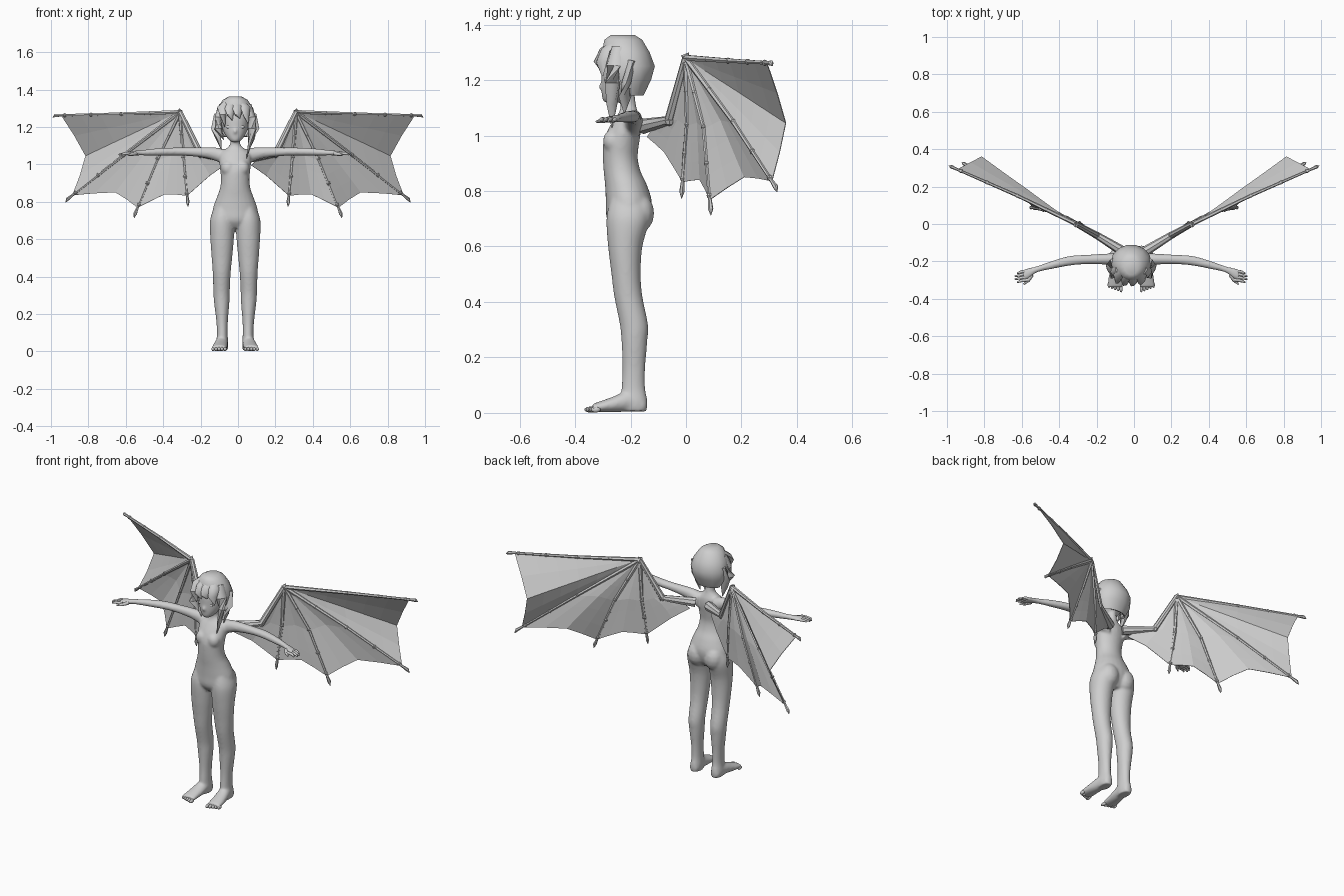
import bpy, bmesh, math
from mathutils import Vector, Matrix

cube = bpy.data.objects.get("Cube")
if cube:
    bpy.data.objects.remove(cube)

grey = bpy.data.materials.new("plain grey")
grey.use_nodes = True
grey.diffuse_color = (0.62, 0.62, 0.62, 1)
grey.node_tree.nodes["Principled BSDF"].inputs["Base Color"].default_value = grey.diffuse_color

SHIFT = -0.015  # the figure stands slightly off the wing centre
SIDES = (1, -1)


def finish(bm, name, offset=0.0, mods=(), smooth=None):
    """Turn a bmesh into an object, apply its modifiers and set its shading."""
    bmesh.ops.recalc_face_normals(bm, faces=bm.faces)
    mesh = bpy.data.meshes.new(name)
    bm.to_mesh(mesh)
    bm.free()
    mesh.materials.append(grey)
    obj = bpy.data.objects.new(name, mesh)
    bpy.context.collection.objects.link(obj)
    obj.location.x = offset
    bpy.ops.object.select_all(action='DESELECT')
    obj.select_set(True)
    bpy.context.view_layer.objects.active = obj
    for kind, settings in mods:
        mod = obj.modifiers.new(kind.title(), kind)
        for key, value in settings.items():
            setattr(mod, key, value)
        bpy.ops.object.modifier_apply(modifier=mod.name)
    if smooth:
        bpy.ops.object.shade_smooth_by_angle(angle=math.radians(smooth))
    return obj


def skin(bm, rings, caps=True):
    """Bridge a list of vertex rings with quads."""
    rings = [[bm.verts.new(p) for p in ring] for ring in rings]
    n = len(rings[0])
    for a, b in zip(rings, rings[1:]):
        for i in range(n):
            j = (i + 1) % n
            bm.faces.new((a[i], a[j], b[j], b[i]))
    if caps:
        bm.faces.new(rings[0])
        bm.faces.new(rings[-1])


def curved(rows, steps=5):
    """Add in-between sections along a smooth curve through the rows."""
    rows = [Vector(r) for r in rows]
    out = []
    for i in range(len(rows) - 1):
        p, a, b, q = rows[max(i - 1, 0)], rows[i], rows[i + 1], rows[min(i + 2, len(rows) - 1)]
        for k in range(steps):
            t = k / steps
            out.append(a + ((b - p) * t + (p * 2 - a * 5 + b * 4 - q) * t ** 2
                            + (a * 3 - p - b * 3 + q) * t ** 3) / 2)
    return out + [rows[-1]]


def loft(bm, rows, axis, s=1, n=24, caps=True):
    """Elliptical sections (x, y, z, radius, radius) square to one axis."""
    u, v = {'X': ((0, 1, 0), (0, 0, 1)), 'Y': ((1, 0, 0), (0, 0, 1)),
            'Z': ((1, 0, 0), (0, 1, 0))}[axis]
    u, v = Vector(u), Vector(v)
    turns = [math.tau * i / n for i in range(n)]
    skin(bm, [[Vector((s * x, y, z)) + u * a * math.cos(t) + v * b * math.sin(t)
               for t in turns] for x, y, z, a, b in rows], caps)


def tube(bm, points, radii, s=1, n=6, flat=1.0):
    """Tapered tube along a path; flat squeezes the section."""
    pts = [Vector((s * p[0], p[1], p[2])) for p in points]
    rings = []
    for i, p in enumerate(pts):
        d = pts[min(i + 1, len(pts) - 1)] - pts[max(i - 1, 0)]
        q = d.to_track_quat('Z', 'Y')
        rings.append([p + q @ Vector((radii[i] * math.cos(math.tau * k / n),
                                      flat * radii[i] * math.sin(math.tau * k / n), 0))
                      for k in range(n)])
    skin(bm, rings)


def blob(bm, centre, size, s=1, n=16):
    at = Matrix.Translation((s * centre[0], centre[1], centre[2]))
    bmesh.ops.create_uvsphere(bm, u_segments=n, v_segments=n // 2, radius=1,
                              matrix=at @ Matrix.Diagonal((*size, 1)))


# Body: torso, neck and head, fused with the limbs
bm = bmesh.new()
loft(bm, curved([(0, -.21, .66, .06, .05), (0, -.21, .7, .118, .076), (0, -.206, .76, .12, .083),
                 (0, -.216, .82, .1, .076), (0, -.23, .87, .082, .067), (0, -.237, .92, .076, .063),
                 (0, -.234, .97, .081, .065), (0, -.222, 1.02, .085, .06), (0, -.211, 1.06, .078, .047),
                 (0, -.207, 1.085, .048, .034), (0, -.208, 1.11, .027, .028), (0, -.215, 1.17, .026, .028)]),
     'Z')
loft(bm, curved([(0, -.274, 1.118, .018, .02), (0, -.26, 1.133, .037, .042), (0, -.243, 1.165, .058, .062),
                 (0, -.225, 1.2, .071, .08), (0, -.22, 1.25, .077, .083), (0, -.22, 1.3, .064, .068),
                 (0, -.22, 1.33, .035, .04)]), 'Z')
for s in SIDES:
    # legs
    loft(bm, curved([(.066, -.207, .77, .045, .065), (.069, -.209, .7, .066, .078), (.07, -.219, .6, .063, .062),
                     (.071, -.216, .5, .055, .053), (.072, -.208, .42, .048, .051), (.073, -.188, .32, .044, .051),
                     (.072, -.186, .26, .041, .047), (.07, -.188, .16, .031, .041), (.069, -.19, .09, .029, .043),
                     (.07, -.187, .04, .033, .049), (.07, -.187, .006, .03, .046)]), 'Z', s)
    # feet
    loft(bm, curved([(.07, -.145, .024, .025, .02), (.072, -.2, .042, .033, .038),
                     (.08, -.27, .029, .039, .027), (.086, -.338, .017, .042, .015)]), 'Y', s)
    # arms and palms
    loft(bm, curved([(.05, -.192, 1.035, .042, .045), (.1, -.188, 1.053, .032, .037), (.16, -.188, 1.063, .028, .029),
                     (.25, -.19, 1.067, .025, .023), (.33, -.197, 1.068, .026, .022), (.42, -.218, 1.066, .022, .02),
                     (.5, -.241, 1.062, .017, .015), (.54, -.259, 1.06, .026, .013),
                     (.577, -.274, 1.057, .033, .011)]), 'X', s)
    blob(bm, (.038, -.265, .98), (.038, .035, .042), s)
    blob(bm, (.055, -.168, .72), (.058, .054, .07), s)
blob(bm, (0, -.302, 1.176), (.009, .014, .016))
body = finish(bm, "body", SHIFT, [('REMESH', dict(mode='VOXEL', voxel_size=.006)),
                                  ('SMOOTH', dict(factor=.5, iterations=12))])
body.data.shade_smooth()

# Eyes and lips as thin raised shapes
bm = bmesh.new()
for s in SIDES:
    blob(bm, (.032, -.289, 1.2), (.017, .006, .01), s)
blob(bm, (0, -.293, 1.147), (.016, .006, .005))
finish(bm, "eyes_and_lips", SHIFT, smooth=60)

# Fingers and toes
bm = bmesh.new()
for s in SIDES:
    for k in range(4):
        reach = .61 + (.012 if k in (1, 2) else 0)
        y = -.25 - .016 * k
        tube(bm, [(.55, y, 1.058), (.59, y - .006, 1.058), (reach, y - .014, 1.052)],
             (.009, .008, .004), s, 8)
    tube(bm, [(.53, -.272, 1.058), (.55, -.302, 1.054), (.575, -.323, 1.05)], (.01, .009, .004), s, 8)
    for k in range(5):
        blob(bm, (.054 + .016 * k, -.345 + .005 * k, .012), (.009, .022 - .001 * k, .011), s, 10)
finish(bm, "fingers_and_toes", SHIFT, smooth=60)

# Hair cap, opened at the face and tapering in at the nape
bm = bmesh.new()
loft(bm, [(0, -.228, 1.362, .035, .045), (0, -.226, 1.345, .066, .07), (0, -.217, 1.3, .096, .088),
          (0, -.205, 1.25, .109, .095), (0, -.204, 1.2, .106, .08), (0, -.192, 1.145, .075, .04)],
     'Z', n=14, caps=False)
bmesh.ops.holes_fill(bm, edges=[e for e in bm.edges if all(v.co.z > 1.36 for v in e.verts)])
face_gap = [f for f in bm.faces
            if f.calc_center_median().y < -.225 and f.calc_center_median().z < 1.26]
bmesh.ops.delete(bm, geom=face_gap, context='FACES')
finish(bm, "hair_cap", SHIFT, [('SOLIDIFY', dict(thickness=.012))], 50)

# Hair locks: broad parted fringe and side strands
bm = bmesh.new()
for x, tip in ((-.07, 1.2), (-.03, 1.235), (.012, 1.245), (.055, 1.215)):
    back = 3 * x * x
    tube(bm, [(x * .5, -.255 + back, 1.345), (x, -.298 + back, 1.305), (x + .004, -.314 + back, 1.265),
              (x + .014, -.31 + back, tip)], (.02, .03, .026, .003), 1, 6, .5)
for s, drop in ((1, 1.03), (-1, 1.13)):
    tube(bm, [(.07, -.25, 1.32), (.088, -.262, 1.25), (.092, -.265, 1.19), (.08, -.267, (drop + 1.2) / 2),
              (.06, -.267, drop)], (.022, .032, .032, .02, .002), s, 6, .6)
    tube(bm, [(.09, -.2, 1.27), (.097, -.215, 1.19), (.09, -.22, 1.14), (.075, -.222, 1.08)],
         (.025, .032, .024, .002), s, 6, .6)
finish(bm, "hair_locks", SHIFT, smooth=50)

# Wing skeleton: arm bone and four long fingers from the wrist
wrist = Vector((.31, 0, 1.28))
arm = [wrist, Vector((.2, -.06, 1.055)), Vector((.045, -.155, 1.033))]
fingers = [[wrist, Vector(mid), Vector(tip)] for mid, tip in (
    ((.625, .152, 1.27), (.945, .292, 1.262)), ((.61, .17, 1.05), (.885, .31, .835)),
    ((.43, .065, 1.03), (.537, .086, .768)), ((.292, .005, 1.04), (.272, -.012, .832)))]
# Deepest point of the rim between neighbouring bones
hollows = [Vector(p) for p in ((.815, .36, 1.045), (.655, .21, .85), (.39, .05, .84), (.15, -.078, .94))]
inner = [wrist, (arm[0] + arm[1]) / 2, arm[1], (arm[1] + arm[2]) / 2, Vector((.07, -.14, .995))]


def along(path, t):
    f = t * (len(path) - 1)
    i = min(int(f), len(path) - 2)
    return path[i].lerp(path[i + 1], f - i)


for s, side in ((1, "left"), (-1, "right")):
    bm = bmesh.new()
    tube(bm, arm, (.014, .019, .028), s, 8)
    tube(bm, [wrist + Vector((0, 0, -.02)), wrist + Vector((0, -.005, .005)),
              wrist + Vector((.004, .01, .018))], (.016, .014, .002), s)
    for bone in fingers:
        mid, tip = bone[1], bone[2]
        d = (tip - mid).normalized()
        tube(bm, [wrist, mid, tip, tip + d * .035, tip + d * .05 + Vector((0, 0, -.01))],
             (.012, .009, .007, .01, .001), s)
        for t in (.25, .5, .75, .97):
            blob(bm, along(bone, t), (.011, .011, .011), s, 8)
    blob(bm, arm[1], (.021, .021, .021), s, 8)
    finish(bm, side + "_wing_bones", smooth=40)

    # Membrane panels stretched between neighbouring bones, notched at the rim
    bm = bmesh.new()
    rows, cols = 6, 4
    for a, b, low in zip(fingers, fingers[1:] + [inner], hollows):
        sag = low - (a[-1] + b[-1]) / 2
        grid = []
        for r in range(rows + 1):
            t = .03 + .97 * r / rows
            line = []
            for c in range(cols + 1):
                w = c / cols
                notch = .8 * (1 - abs(2 * w - 1)) + .8 * w * (1 - w)
                p = along(a, t).lerp(along(b, t), w) + sag * notch * t ** 1.2
                line.append(bm.verts.new((s * p.x, p.y, p.z)))
            grid.append(line)
        for r in range(rows):
            for c in range(cols):
                bm.faces.new((grid[r][c], grid[r][c + 1], grid[r + 1][c + 1], grid[r + 1][c]))
    bmesh.ops.remove_doubles(bm, verts=bm.verts, dist=.0005)
    finish(bm, side + "_wing_membrane", 0, [('SOLIDIFY', dict(thickness=.003, offset=0))])
